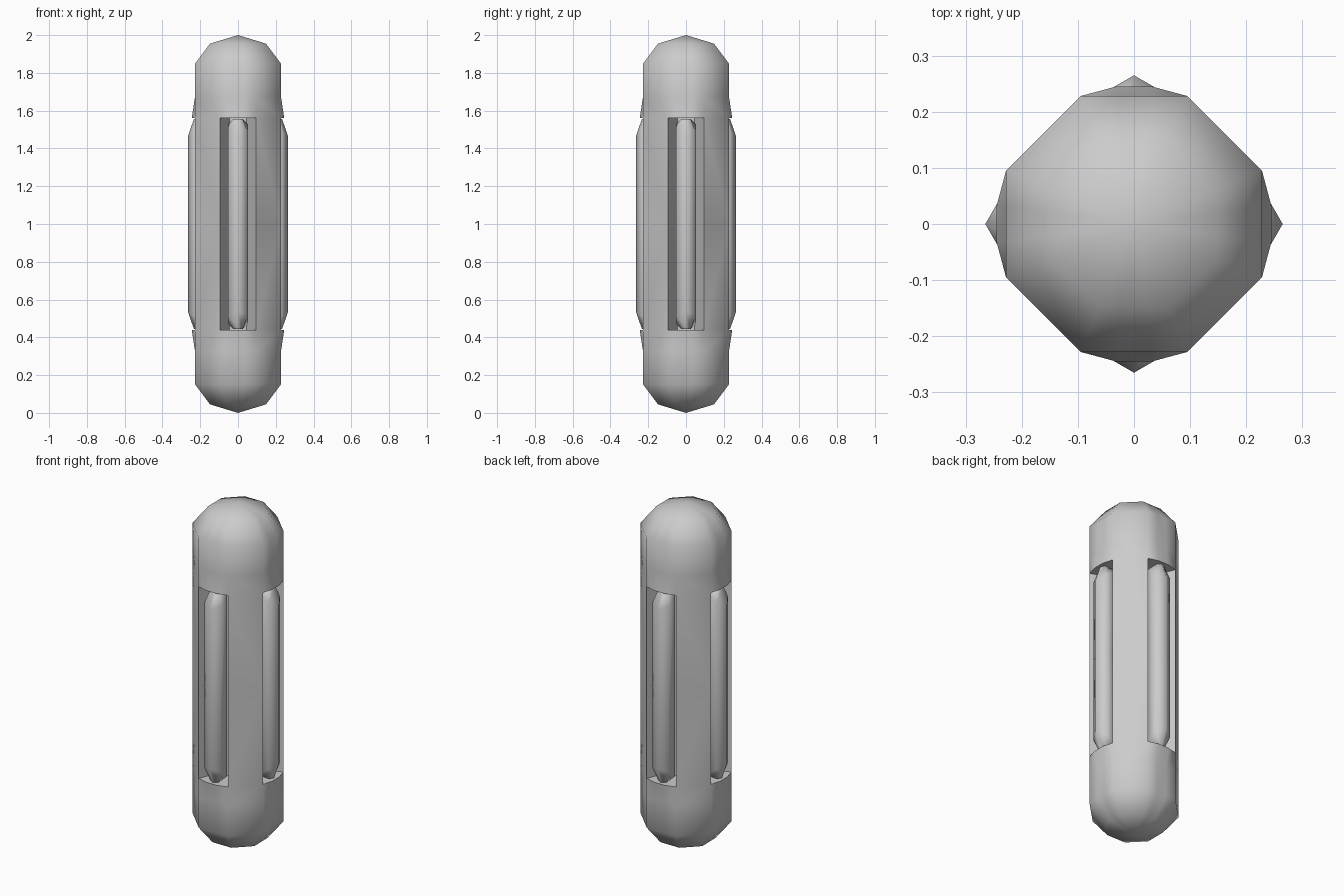
import bpy, bmesh
from math import radians, cos, sin, pi
from mathutils import Vector

cube = bpy.data.objects.get("Cube")
if cube:
    bpy.data.objects.remove(cube, do_unlink=True)

grey = bpy.data.materials.new("plain grey")
grey.use_nodes = True
COLOR = (0.6, 0.6, 0.6, 1)
grey.diffuse_color = COLOR
grey.node_tree.nodes["Principled BSDF"].inputs["Base Color"].default_value = COLOR

R = 0.247                    # corner radius of the octagonal body
STEPS = (-22.5, -7.5, 7.5, 22.5)
LIP = 0.56                   # window end, measured from mid height


def finish(name, bm, angle):
    """Make a half mesh into an object mirrored about mid height."""
    bmesh.ops.recalc_face_normals(bm, faces=bm.faces)
    mesh = bpy.data.meshes.new(name)
    bm.to_mesh(mesh)
    bm.free()
    mesh.materials.append(grey)
    ob = bpy.data.objects.new(name, mesh)
    bpy.context.collection.objects.link(ob)
    ob.location.z = 1
    mirror = ob.modifiers.new("Mirror", 'MIRROR')
    mirror.use_axis = (False, False, True)
    bpy.ops.object.select_all(action='DESELECT')
    ob.select_set(True)
    bpy.context.view_layer.objects.active = ob
    bpy.ops.object.modifier_apply(modifier="Mirror")
    bpy.ops.object.shade_smooth_by_angle(angle=radians(angle))


def bridge(bm, a, b):
    for i in range(len(a)):
        j = (i + 1) % len(a)
        bm.faces.new((a[i], a[j], b[j], b[i]))


def body_ring(bm, r, z, rounded=False):
    """Octagon section; its four window sides may bulge to a circle."""
    ring = []
    for k in range(4):
        for s in STEPS:
            d = r if rounded else r * cos(radians(22.5)) / cos(radians(s))
            a = radians(90 * k + s)
            ring.append(bm.verts.new((d * cos(a), d * sin(a), z)))
    return ring


# Body: domed end, flared window lip, diagonal panels and recessed windows
bm = bmesh.new()
tip = bm.verts.new((0, 0, 1))
rings = [body_ring(bm, 0.16, 0.955), body_ring(bm, R, 0.848),
         body_ring(bm, R, 0.67), body_ring(bm, R, LIP, True)]
for i in range(16):
    bm.faces.new((tip, rings[0][i], rings[0][(i + 1) % 16]))
for a, b in zip(rings, rings[1:]):
    bridge(bm, a, b)
lip = rings[-1]


def drop(v, scale=1, z=0):
    return bm.verts.new((v.co.x * scale, v.co.y * scale, z))


for k in range(4):
    side = lip[4 * k:4 * k + 4]
    left, right = side[0], side[3]
    nxt = lip[(4 * k + 4) % 16]
    # Diagonal panel
    bm.faces.new((right, nxt, drop(nxt), drop(right)))
    # Window ceiling, slanted side walls and back
    in_l, in_r = drop(left, 0.48, LIP), drop(right, 0.48, LIP)
    low_l, low_r = drop(left, 0.48), drop(right, 0.48)
    bm.faces.new(side + [in_r, in_l])
    bm.faces.new((left, in_l, low_l, drop(left)))
    bm.faces.new((right, in_r, low_r, drop(right)))
    bm.faces.new((in_l, in_r, low_r, low_l))
bmesh.ops.remove_doubles(bm, verts=bm.verts, dist=0.0005)
finish("body_shell", bm, 50)

# Rods: one six-sided rod with tapered ends in each window
for k, name in enumerate(("left_rod", "back_rod", "right_rod", "front_rod")):
    out = pi / 2 * k
    centre = Vector((cos(out), sin(out), 0)) * 0.205
    bm = bmesh.new()

    def rod_ring(r, z, tilt=0):
        ring = []
        for i in range(6):
            a = out + i * pi / 3
            offset = Vector((r * cos(a), r * sin(a), z - tilt * cos(i * pi / 3)))
            ring.append(bm.verts.new(centre + offset))
        return ring

    base, shoulder = rod_ring(0.06, 0), rod_ring(0.06, 0.508, 0.043)
    end = rod_ring(0.028, 0.557)
    bridge(bm, base, shoulder)
    bridge(bm, shoulder, end)
    bm.faces.new(end)
    finish(name, bm, 65)
